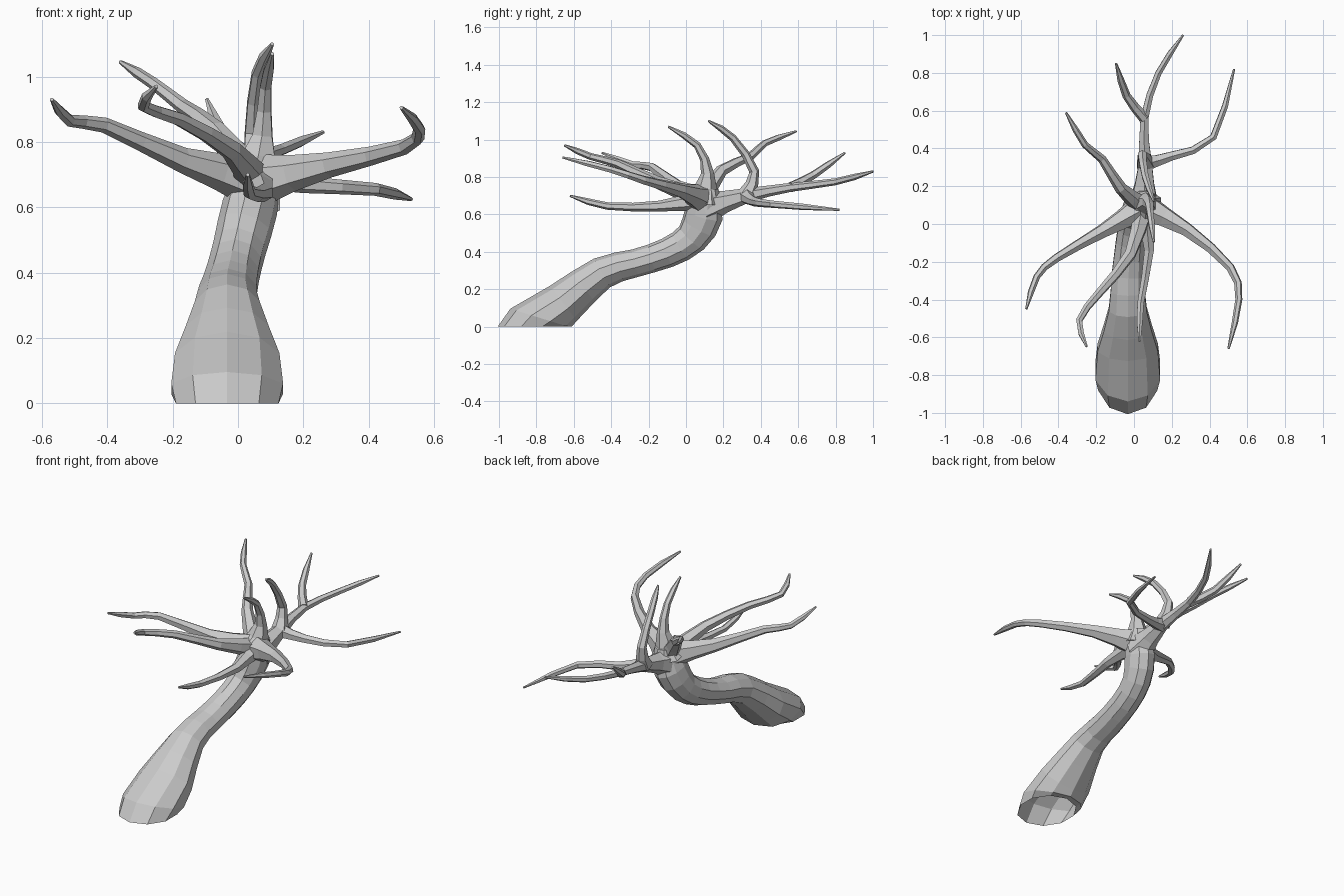
import bpy, bmesh, math
from mathutils import Vector

if "Cube" in bpy.data.objects:
    bpy.data.objects.remove(bpy.data.objects["Cube"])


def sweep(name, centres, radii, sides, start=None):
    """Faceted tube along the centres with elliptical rings."""
    bm = bmesh.new()
    rings, side, last = [], None, len(centres) - 1
    for i, (c, (ra, rb)) in enumerate(zip(centres, radii)):
        t = (centres[min(i + 1, last)] - centres[max(i - 1, 0)]).normalized()
        if start and i < 2:
            t = (start * 2 + t * i).normalized()
        if side is None:
            side = Vector((1, 0, 0)) if abs(t.x) < 0.6 else Vector((0, 1, 0))
        side = (side - t * side.dot(t)).normalized()
        up = t.cross(side)
        angles = [2 * math.pi * (k + 0.5) / sides for k in range(sides)]
        rings.append([bm.verts.new(c + side * ra * math.cos(a) + up * rb * math.sin(a)) for a in angles])
    for r, s in zip(rings, rings[1:]):
        for k in range(sides):
            n = (k + 1) % sides
            bm.faces.new((r[k], r[n], s[n], s[k]))
    bm.faces.new(rings[0][::-1])
    bm.faces.new(rings[-1])
    bmesh.ops.recalc_face_normals(bm, faces=bm.faces)
    me = bpy.data.meshes.new(name)
    bm.to_mesh(me)
    bm.free()
    return bpy.data.objects.new(name, me)


def smooth_path(points):
    """Catmull-Rom curve with two steps per span."""
    p = [Vector(q) for q in points]
    p = [2 * p[0] - p[1]] + p + [2 * p[-1] - p[-2]]
    out = []
    for a, b, c, d in zip(p, p[1:], p[2:], p[3:]):
        out += [b, (9 * (b + c) - a - d) / 16]
    return out + [p[-2]]


branches = []


def branch(name, root_radius, *points):
    """Branch with a flared root, gentle taper and a thin tip."""
    path = smooth_path(points)
    n = len(path) - 1
    radii = [0.029 - 0.014 * i / n + (root_radius - 0.029) * (1 - i / n) ** 5 for i in range(n)] + [0.006]
    branches.append(sweep(name, path, [(r, r) for r in radii], 6))


# Leaning trunk: y, z, half width, half depth
profile = [(-.825, 0, .165, .182), (-.775, .045, .18, .172), (-.655, .125, .168, .118),
           (-.45, .287, .105, .088), (-.27, .34, .092, .075), (-.1, .395, .084, .08),
           (.03, .475, .082, .09), (.095, .6, .085, .105), (.11, .74, .065, .065)]
profile = profile[:2] + [tuple(v) for v in smooth_path(profile[2:])]
centres = [Vector((-.033 + .09 * min(max((z - .33) / .35, 0), 1), y, z)) for y, z, _, _ in profile]
trunk = sweep("tree", centres, [p[2:] for p in profile], 10, Vector((0, 0, 1)))
bpy.context.scene.collection.objects.link(trunk)

# Branches growing out of the crown
crown = (.05, .09, .68)
branch("upright_branch", .11, crown, (.075, .115, .82), (.085, .06, .97), (.105, -.095, 1.07))
branch("left_branch", .085, crown, (-.17, -.04, .745), (-.41, -.18, .852), (-.515, -.28, .865), (-.57, -.45, .93))
branch("front_left_branch", .06, crown, (-.02, -.16, .775), (-.18, -.36, .87), (-.29, -.51, .91), (-.25, -.65, .97))
branch("front_branch", .065, crown, (.08, -.14, .645), (.035, -.42, .645), (.03, -.62, .7))
branch("right_branch", .085, crown, (.28, -.03, .73), (.51, -.23, .785), (.555, -.4, .84), (.5, -.66, .905))
branch("back_left_branch", .06, crown, (-.07, .19, .835), (-.17, .345, .91), (-.26, .42, .98), (-.36, .59, 1.045))

# Back limb and its forks
knot = (.06, .32, .7)
fork = (.055, .56, .745)
branch("back_limb", .09, (.05, .1, .635), knot, fork, (.13, .8, .775), (.26, 1, .83))
branch("back_fork", .03, fork, (-.04, .68, .81), (-.095, .85, .93))
branch("back_right_branch", .045, knot, (.2, .36, .67), (.42, .46, .655), (.53, .82, .625))
branch("back_upright_branch", .05, knot, (.045, .365, .83), (.06, .25, 1.01), (.105, .12, 1.1))

# Fuse everything into one skin
parts = bpy.data.collections.new("branch_parts")
bpy.context.scene.collection.children.link(parts)
for b in branches:
    parts.objects.link(b)
    b.hide_render = True
mod = trunk.modifiers.new("fuse", 'BOOLEAN')
mod.operation = 'UNION'
mod.solver = 'EXACT'
mod.operand_type = 'COLLECTION'
mod.collection = parts
bpy.context.view_layer.objects.active = trunk
trunk.select_set(True)
bpy.ops.object.modifier_apply(modifier="fuse")
for b in branches:
    bpy.data.objects.remove(b)
bpy.data.collections.remove(parts)

# Open the hollow base
bm = bmesh.new()
bm.from_mesh(trunk.data)
for v in bm.verts:
    v.co.z = max(v.co.z, 0)
base = [f for f in bm.faces if all(v.co.z < .001 for v in f.verts)]
bmesh.ops.delete(bm, geom=base, context='FACES')
bm.to_mesh(trunk.data)
bm.free()
